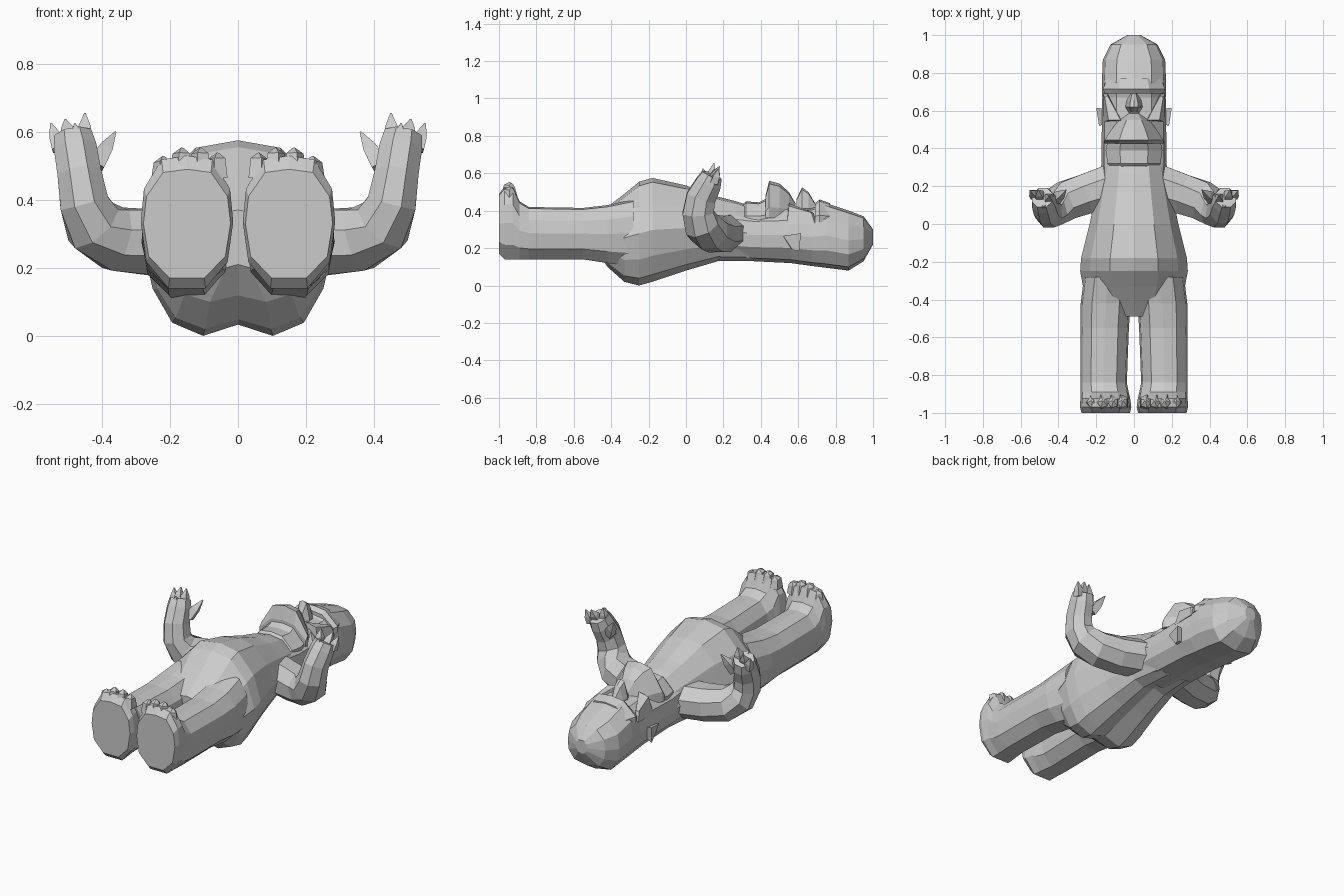
import bpy, bmesh, math
from mathutils import Vector

cube = bpy.data.objects.get("Cube")
if cube:
    bpy.data.objects.remove(cube, do_unlink=True)

grey = bpy.data.materials.new("plain_grey")
grey.use_nodes = True
COL = (0.6, 0.6, 0.6, 1)
grey.diffuse_color = COL
grey.node_tree.nodes["Principled BSDF"].inputs["Base Color"].default_value = COL


def loft(name, rings):
    """Skin a list of equal-length rings, capped at both ends, flat shaded."""
    bm = bmesh.new()
    vs = [[bm.verts.new(p) for p in r] for r in rings]
    n = len(rings[0])
    for a, b in zip(vs, vs[1:]):
        for i in range(n):
            bm.faces.new((a[i], a[(i + 1) % n], b[(i + 1) % n], b[i]))
    bm.faces.new(vs[0])
    bm.faces.new(vs[-1])
    bmesh.ops.remove_doubles(bm, verts=bm.verts, dist=0.0005)
    bmesh.ops.recalc_face_normals(bm, faces=bm.faces)
    me = bpy.data.meshes.new(name)
    bm.to_mesh(me)
    bm.free()
    me.materials.append(grey)
    ob = bpy.data.objects.new(name, me)
    bpy.context.collection.objects.link(ob)
    return ob


def section(half, y, rx, z0, z1, cx=0.0):
    """Mirror a half outline (x 0..1, height 0..1) into a ring at y."""
    full = half + [(-x, h) for x, h in reversed(half) if x > 0]
    return [(cx + x * rx, y, z0 + h * (z1 - z0)) for x, h in full]


def tube(name, path, sides, s):
    """Sweep along (x, y, z, radius across, radius along y); s mirrors x."""
    pts = [Vector(p[:3]) for p in path]
    rings = []
    for i, p in enumerate(path):
        t = (pts[min(i + 1, len(pts) - 1)] - pts[max(i - 1, 0)]).normalized()
        u = t.cross(Vector((0, 1, 0))).normalized()
        v = u.cross(t)
        ring = []
        for k in range(sides):
            a = 2 * math.pi * (k + 0.5) / sides
            q = pts[i] + u * p[3] * math.cos(a) + v * p[4] * math.sin(a)
            ring.append((q.x * s, q.y, q.z))
        rings.append(ring)
    return loft(name, rings)


# Torso lying on its back, with a crease between the buttocks
body = [(0, 1), (.45, .96), (.82, .76), (1, .5), (.88, .25), (.68, .07), (.36, 0), (0, .06)]
loft("torso", [section(body, *st) for st in [
    (-.49, .10, .20, .37), (-.42, .23, .10, .42), (-.33, .27, .02, .49),
    (-.25, .285, .0, .555), (-.18, .28, .02, .575), (0, .235, .08, .535),
    (.17, .20, .13, .475), (.27, .18, .13, .45), (.36, .165, .13, .42)]])

# Head, long with a domed crown
skull = [(0, 1), (.55, .96), (.92, .76), (1, .5), (.95, .27), (.65, .06), (0, 0)]
loft("head", [section(skull, *st) for st in [
    (.22, .17, .135, .43), (.36, .172, .13, .41), (.56, .17, .12, .42),
    (.67, .168, .105, .415), (.75, .17, .095, .44), (.87, .165, .08, .40),
    (.95, .125, .13, .37), (1.0, .035, .22, .30)]])

# Face: chin, overhanging muzzle, nose and brow
wedge = [(0, 1), (.5, .92), (1, .3), (1, 0), (0, 0)]
loft("chin", [section(wedge, *st) for st in [
    (.29, .12, .34, .42), (.32, .14, .34, .45), (.39, .15, .34, .445), (.44, .14, .34, .47)]])
loft("muzzle", [section(wedge, *st) for st in [
    (.425, .155, .36, .48), (.445, .155, .36, .56), (.50, .12, .36, .545),
    (.55, .08, .36, .50), (.585, .04, .36, .44)]])
loft("nose", [section(wedge, *st) for st in [
    (.59, .03, .38, .46), (.62, .045, .38, .525), (.655, .038, .38, .50),
    (.69, .02, .38, .44), (.73, .015, .38, .43)]])
loft("brow", [section(wedge, *st) for st in [
    (.69, .155, .34, .44), (.715, .165, .34, .46), (.77, .14, .34, .44)]])

leg = [(0, 1), (.55, .97), (.93, .75), (1, .5), (.88, .2), (.4, 0), (0, 0)]
for s, side in ((1, "left"), (-1, "right")):
    # Leg running into an upturned foot
    loft(side + "_leg", [section(leg, y, rx, z0, z1, s * cx) for y, cx, rx, z0, z1 in [
        (-.28, .135, .13, .10, .46), (-.42, .15, .132, .12, .43), (-.55, .155, .128, .14, .415),
        (-.84, .16, .122, .14, .42), (-.89, .155, .127, .14, .45),
        (-.925, .152, .132, .14, .53), (-.97, .15, .136, .14, .53), (-1.0, .15, .128, .17, .49)]])
    # Toes
    for k, (x, z) in enumerate([(.06, .535), (.11, .55), (.165, .55), (.22, .525)]):
        tube(f"{side}_toe_{k + 1}", [(x, -.945, z - .07, .036, .045),
                                     (x, -.945, z - .015, .028, .03),
                                     (x, -.935, z, .006, .008)], 5, s)
    # Arm bent upward at the elbow
    tube(side + "_arm", [
        (.12, .20, .28, .105, .125), (.25, .16, .275, .105, .115), (.36, .125, .285, .10, .11),
        (.425, .085, .325, .092, .10), (.452, .065, .39, .078, .09), (.465, .08, .47, .07, .085),
        (.477, .12, .545, .068, .075), (.485, .14, .59, .06, .06)], 8, s)
    # Fingers and thumb
    for name, base, tip, r in [
            ("finger_1", (.525, .15, .55), (.55, .175, .625), .03),
            ("finger_2", (.495, .14, .57), (.508, .18, .637), .032),
            ("finger_3", (.452, .13, .57), (.45, .15, .655), .032),
            ("finger_4", (.47, .10, .56), (.48, .09, .625), .03),
            ("thumb", (.42, .13, .50), (.36, .18, .60), .035)]:
        mid = [b * .5 + t * .5 for b, t in zip(base, tip)]
        tube(f"{side}_{name}", [(*base, r, r), (*mid, r * .8, r * .8), (*tip, .003, .003)], 4, s)
    # Ear, a small flared wedge
    loft(side + "_ear", [[(s * x, y, z) for x, y, z in ring] for ring in (
        [(.15, .53, .26), (.15, .61, .27), (.15, .60, .20), (.15, .56, .20)],
        [(.185, .52, .265), (.20, .615, .28), (.195, .605, .185), (.18, .57, .19)])])
    # Cheekbone beside the eye socket
    loft(side + "_cheek", [[(s * x, y, z) for x, y, z in ring] for ring in (
        [(.06, .54, .36), (.16, .54, .33), (.165, .69, .33), (.14, .69, .36)],
        [(.07, .55, .44), (.135, .55, .425), (.155, .67, .39), (.14, .68, .39)])])
